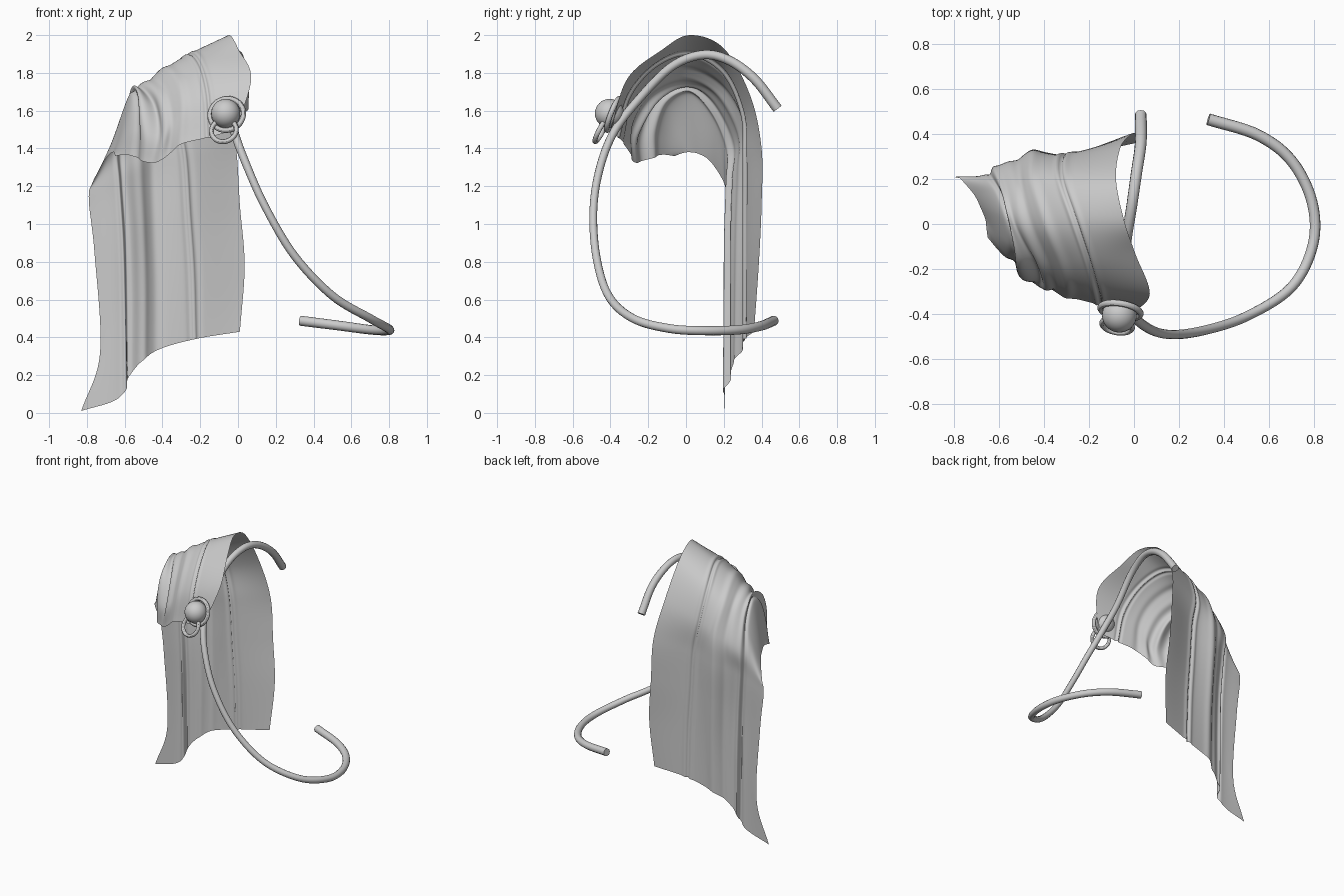
import bpy, bmesh, math
from mathutils import Vector

if "Cube" in bpy.data.objects:
    bpy.data.objects.remove(bpy.data.objects["Cube"])

# Cape columns, neck edge to arm edge; each runs front hem -> over shoulder -> upper back
SHOULDER = [
    [(-.01, -.40, 1.50), (.07, -.31, 1.77), (.005, -.13, 1.92), (-.045, .02, 2.0), (-.08, .20, 1.93), (-.06, .34, 1.68)],
    [(-.15, -.36, 1.46), (-.16, -.30, 1.68), (-.20, -.16, 1.84), (-.26, .02, 1.90), (-.32, .20, 1.80), (-.32, .30, 1.58)],
    [(-.30, -.32, 1.42), (-.29, -.28, 1.62), (-.32, -.17, 1.76), (-.39, .00, 1.82), (-.45, .19, 1.72), (-.45, .30, 1.52)],
    [(-.44, -.27, 1.325), (-.42, -.28, 1.48), (-.45, -.18, 1.66), (-.52, -.01, 1.735), (-.55, .14, 1.67), (-.585, .26, 1.45)],
    [(-.58, -.14, 1.365), (-.57, -.13, 1.50), (-.565, -.08, 1.63), (-.58, .03, 1.675), (-.62, .14, 1.55), (-.67, .21, 1.37)],
    [(-.65, -.06, 1.36), (-.655, -.02, 1.375), (-.66, .02, 1.38), (-.68, .07, 1.37), (-.71, .13, 1.33), (-.77, .20, 1.22)],
]
# Hanging back panel for the same columns
BACK = [
    [(-.01, .40, 1.40), (.01, .40, 1.10), (.035, .385, .78), (.01, .36, .43)],
    [(-.28, .31, 1.35), (-.26, .31, 1.05), (-.24, .31, .75), (-.23, .31, .39)],
    [(-.45, .32, 1.30), (-.44, .31, 1.0), (-.43, .30, .70), (-.43, .29, .33)],
    [(-.58, .25, 1.25), (-.56, .24, .95), (-.55, .24, .62), (-.55, .24, .23)],
    [(-.66, .215, 1.2), (-.64, .21, .90), (-.63, .21, .55), (-.63, .205, .08)],
    [(-.79, .21, 1.13), (-.76, .21, .85), (-.73, .208, .32), (-.83, .206, .01)],
]


def spline(pts, t):
    """Catmull-Rom point at t (0..len-1)."""
    n = len(pts) - 1
    i = min(int(t), n - 1)
    f = t - i
    b, c = pts[i], pts[i + 1]
    a = pts[i - 1] if i else b * 2 - c
    d = pts[i + 2] if i + 2 <= n else c * 2 - b
    return .5 * (2 * b + (c - a) * f + (2 * a - 5 * b + 4 * c - d) * f * f
                 + (3 * b - a - 3 * c + d) * f ** 3)


def bump(x, centre, width):
    return math.exp(-((x - centre) / width) ** 2)


def folds(u, v):
    """Pleats and stitched seam, faded at both long edges."""
    sharp = .5 + .5 * min(1, abs(v - 5) / 3)
    f = -.012 * bump(u, 1, .035) + .006 * (bump(u, .9, .06) + bump(u, 1.1, .06))
    f += sharp * (.016 * bump(u, 3.35, .16) - .018 * bump(u, 3.7, .14))
    f += .010 * bump(u, 2.0, .2) - .010 * bump(u, 2.5, .18)
    # deep crease where the cloth gathers on the front of the shoulder
    crease = bump(v, 1.6, 1.1)
    f += crease * (.025 * bump(u, 3.55, .16) - .035 * bump(u, 3.1, .2))
    return f


# Draped cape
NU, NV = 120, 90
cols = [[Vector(p) for p in s + b] for s, b in zip(SHOULDER, BACK)]
bm = bmesh.new()
grid, params = [], {}
for j in range(NV + 1):
    v = 9 * j / NV
    ring = [spline(c, v) for c in cols]
    row = []
    for i in range(NU + 1):
        u = 5 * i / NU
        vert = bm.verts.new(spline(ring, u))
        params[vert] = (u, v)
        row.append(vert)
    grid.append(row)
for j in range(NV):
    for i in range(NU):
        bm.faces.new((grid[j][i], grid[j + 1][i], grid[j + 1][i + 1], grid[j][i + 1]))
bm.normal_update()
if grid[NV // 3][NU // 4].normal.z < 0:
    bmesh.ops.reverse_faces(bm, faces=bm.faces[:])
    bm.normal_update()
offsets = [(vt, vt.normal * folds(*params[vt])) for vt in bm.verts]
for vt, off in offsets:
    vt.co += off
    vt.co.z = max(vt.co.z, 0)
mesh = bpy.data.meshes.new("cape")
bm.to_mesh(mesh)
bm.free()
mesh.shade_smooth()
bpy.context.collection.objects.link(bpy.data.objects.new("cape", mesh))


def finish(name):
    bpy.context.object.name = name
    bpy.ops.object.shade_smooth_by_angle()


def ring(name, loc, major, minor, normal):
    rot = Vector(normal).to_track_quat('Z', 'Y').to_euler()
    bpy.ops.mesh.primitive_torus_add(location=loc, rotation=rot, major_radius=major,
                                     minor_radius=minor, major_segments=40, minor_segments=12)
    finish(name)


# Clasp: domed button, rim and hanging loop
bpy.ops.mesh.primitive_uv_sphere_add(segments=32, ring_count=16, radius=.077, location=(-.065, -.405, 1.585))
finish("clasp_button")
ring("clasp_rim", (-.06, -.385, 1.58), .09, .014, (-.15, -.9, .35))
ring("clasp_loop", (-.075, -.45, 1.495), .067, .013, (-.15, -.85, .45))

# Cord swinging from the back, under the shoulder, and out to the side
CORD = [(.03, .485, 1.61), (.03, .36, 1.77), (.01, .22, 1.87), (-.01, .08, 1.895), (-.035, -.08, 1.83),
        (-.05, -.25, 1.66), (-.02, -.38, 1.49), (.05, -.455, 1.3), (.15, -.49, 1.08), (.3, -.475, .83),
        (.5, -.41, .62), (.7, -.28, .50), (.795, -.09, .447), (.79, .1, .435), (.70, .28, .44),
        (.55, .395, .46), (.33, .465, .488)]
curve = bpy.data.curves.new("cord", 'CURVE')
curve.dimensions = '3D'
curve.bevel_depth = .024
curve.bevel_resolution = 4
curve.use_fill_caps = True
sp = curve.splines.new('POLY')
path = [Vector(p) for p in CORD]
count = 128
sp.points.add(count)
for k, p in enumerate(sp.points):
    t = (len(path) - 1) * k / count
    p.co = (*spline(path, t), 1)
    p.radius = .85 + .25 * abs(2 * k / count - 1)
sp.use_smooth = True
bpy.context.collection.objects.link(bpy.data.objects.new("cord", curve))
